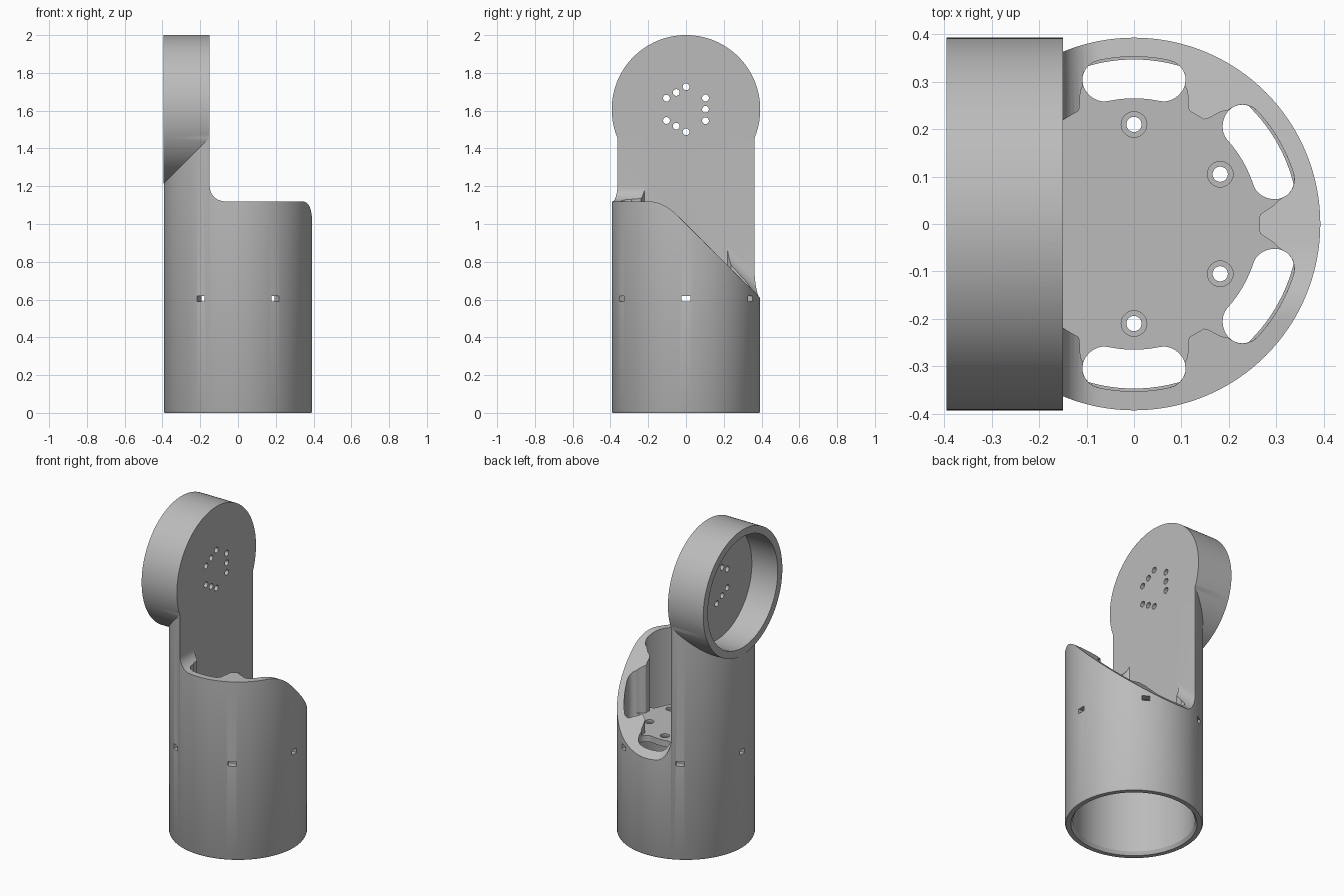
import bpy, bmesh, math
from mathutils import Matrix, Vector

if "Cube" in bpy.data.objects:
    bpy.data.objects.remove(bpy.data.objects["Cube"])

R = 0.393          # outer radius of tube and head
INNER = 0.347      # bore radius
FACE = -0.15       # front plane of the upright plate
HEAD_Z = 1.607     # head axis height
FLOOR = 0.68       # floor of the upper cavity
TURN_X = Matrix.Rotation(math.pi / 2, 4, 'Y')


def loft(name, rings, matrix=Matrix()):
    """Closed solid through matching rings of points."""
    bm = bmesh.new()
    rows = [[bm.verts.new(matrix @ Vector(p)) for p in ring] for ring in rings]
    n = len(rows[0])
    for a, b in zip(rows, rows[1:]):
        for i in range(n):
            j = (i + 1) % n
            bm.faces.new((a[i], a[j], b[j], b[i]))
    bm.faces.new(rows[0][::-1])
    bm.faces.new(rows[-1])
    bmesh.ops.recalc_face_normals(bm, faces=bm.faces)
    mesh = bpy.data.meshes.new(name)
    bm.to_mesh(mesh)
    bm.free()
    obj = bpy.data.objects.new(name, mesh)
    bpy.context.collection.objects.link(obj)
    return obj


def lathe(name, profile, matrix=Matrix(), sides=128):
    """Solid of revolution from (radius, height) pairs."""
    turns = [2 * math.pi * i / sides for i in range(sides)]
    return loft(name, [[(r * math.cos(a), r * math.sin(a), z) for a in turns]
                       for r, z in profile], matrix)


def prism(name, outline, low, high):
    return loft(name, [[(x, y, z) for x, y in outline] for z in (low, high)])


def polar(radius, degrees):
    a = math.radians(degrees)
    return radius * math.cos(a), radius * math.sin(a)


def combine(target, tool, operation='DIFFERENCE'):
    mod = target.modifiers.new(tool.name, 'BOOLEAN')
    mod.operation, mod.solver, mod.object = operation, 'EXACT', tool
    bpy.context.view_layer.objects.active = target
    bpy.ops.object.modifier_apply(modifier=mod.name)
    bpy.data.objects.remove(tool)


# Tube with a horizontal round head
body = lathe("speaker_tube_body", [(R - 0.005, 0), (R, 0.01), (R, 1.6)])
head = lathe("head", [(R, -0.395), (R, -0.1)],
             Matrix.Translation((0, 0, HEAD_Z)) @ TURN_X)
combine(body, head, 'UNION')


# Rim: level in front, bending into a slope towards the back
def rim_height(y):
    start, end = -0.2, -0.04
    if y < start:
        return 1.12, 1.0
    t = min((y - start) / (end - start), 1)
    drop = (end - start) * t * t / 2 + max(y - end, 0)
    return 1.12 - drop, math.hypot(1, t)


def rim_section(y):
    z, stretch = rim_height(y)
    fillet = 0.08
    arc = [(FACE + fillet * (1 - math.cos(a)), z + fillet * stretch * (1 - math.sin(a)))
           for a in [math.pi / 2 * i / 10 for i in range(11)]]
    points = [(FACE, 2.5)] + arc + [(0.6, z), (0.6, 2.5)]
    return [(px, y, pz) for px, pz in points]


rows = [-0.6] + [-0.2 + 0.16 * i / 12 for i in range(13)] + [0.6]
combine(body, loft("rim_cut", [rim_section(y) for y in rows]))

# Bore from below
combine(body, lathe("bore", [(0.36, -0.1), (0.36, 0), (INNER, 0.02), (INNER, FLOOR - 0.04)]))

# Upper cavity with rounded bosses between the slots
CORE, MID, HALF, SPAN = 0.265, 0.309, 0.044, 12
SLOTS = (-90, -30, 30, 90)


def cavity_radius(angle):
    t = min(abs(angle - s) for s in SLOTS)
    tip = SPAN + math.degrees(HALF / MID)
    if t <= SPAN:
        return MID + HALF
    if t <= tip:
        return MID + math.sqrt(max(HALF ** 2 - (MID * math.radians(t - SPAN)) ** 2, 0))
    f = min((t - tip) / 6.5, 1)
    return CORE + (MID - CORE) * (1 + math.cos(math.pi * f)) / 2


limit = math.degrees(math.acos(FACE / CORE))
steps = 300
angles = [-limit + 2 * limit * i / steps for i in range(steps + 1)]
combine(body, prism("cavity", [polar(cavity_radius(a), a) for a in angles], FLOOR, 1.5))

# Slots through the floor
for s in SLOTS:
    sweep = [SPAN * (i / 8 - 1) for i in range(17)]
    cap = [math.pi * i / 12 for i in range(1, 12)]
    side = math.degrees(HALF / MID)
    outline = [polar(MID + HALF, s + a) for a in sweep]
    outline += [polar(MID + HALF * math.cos(c), s + SPAN + side * math.sin(c)) for c in cap]
    outline += [polar(MID - HALF, s - a) for a in sweep]
    outline += [polar(MID - HALF * math.cos(c), s - SPAN - side * math.sin(c)) for c in cap]
    combine(body, prism("slot", outline, 0.5, FLOOR + 0.02))

# Countersunk screw holes in the floor
for angle in SLOTS:
    x, y = polar(0.21, angle)
    combine(body, lathe("screw_hole",
                        [(0.016, 0.5), (0.016, FLOOR - 0.015), (0.027, FLOOR - 0.015), (0.027, FLOOR + 0.05)],
                        Matrix.Translation((x, y, 0)), 32))

# Small windows around the tube
for k in range(6):
    corners = [(0.3, -0.023), (0.5, -0.023), (0.5, 0.023), (0.3, 0.023)]
    spin = Matrix.Rotation(math.radians(60 * k), 4, 'Z')
    outline = [(spin @ Vector((x, y, 0)))[:2] for x, y in corners]
    combine(body, prism("window", outline, 0.59, 0.62))

# Head pocket and three rows of sound holes
combine(body, lathe("pocket", [(INNER, -0.6), (INNER, -0.215)],
                    Matrix.Translation((0, 0, HEAD_Z)) @ TURN_X))
for k in range(3):
    spin = Matrix.Rotation(math.radians(120 * k), 4, 'X')
    for offset in (-0.06, 0, 0.06):
        spot = spin @ Vector((0, 0.103, offset)) + Vector((0, 0, HEAD_Z))
        combine(body, lathe("sound_hole", [(0.018, -0.3), (0.018, 0)],
                            Matrix.Translation(spot) @ TURN_X, 24))

# Material and shading
grey = bpy.data.materials.new("plain_grey")
grey.use_nodes = True
grey.diffuse_color = (0.5, 0.5, 0.5, 1)
grey.node_tree.nodes["Principled BSDF"].inputs["Base Color"].default_value = (0.5, 0.5, 0.5, 1)
body.data.materials.clear()
body.data.materials.append(grey)
bpy.ops.object.select_all(action='DESELECT')
body.select_set(True)
bpy.context.view_layer.objects.active = body
bpy.ops.object.shade_smooth_by_angle(angle=math.radians(30))
